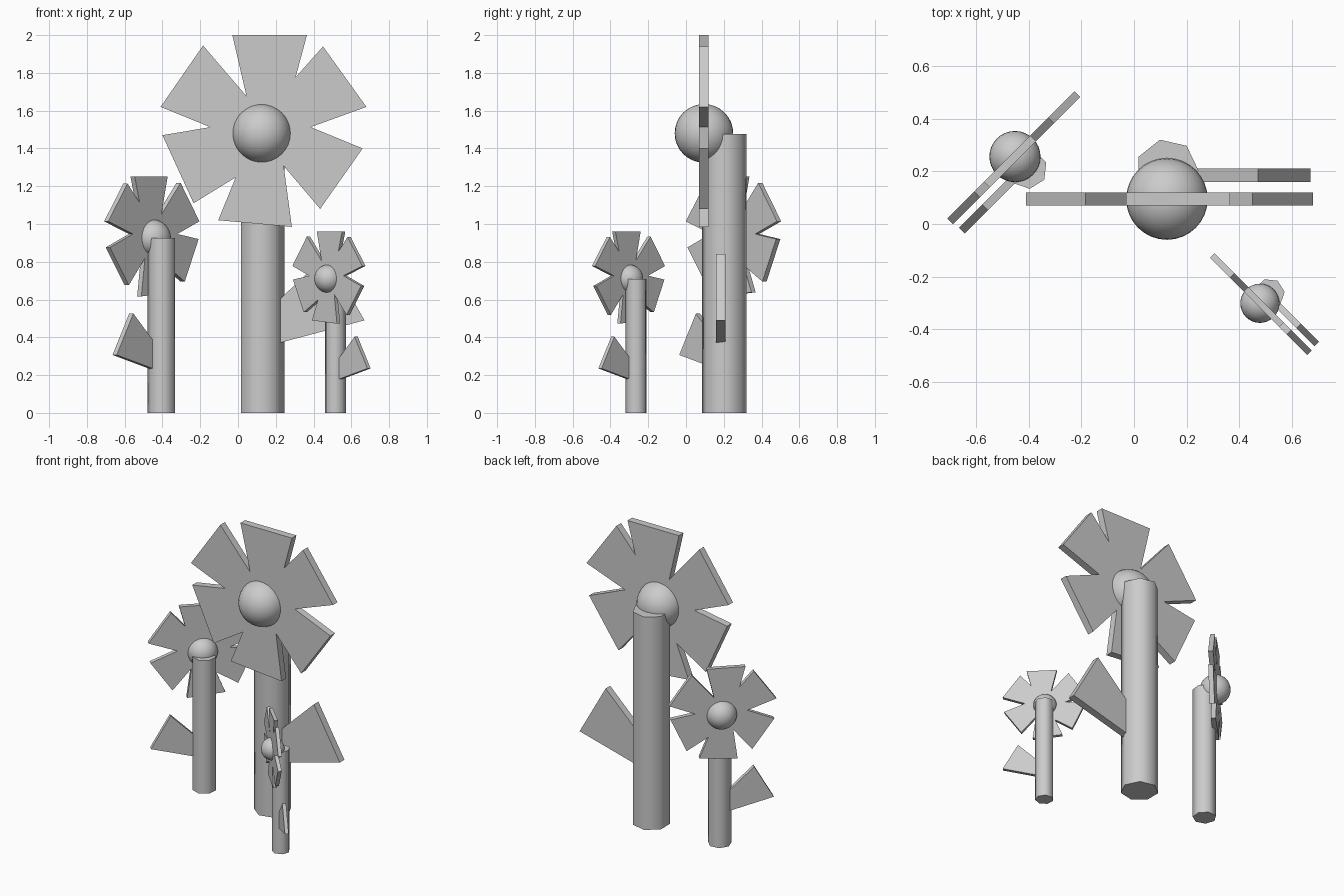
import bpy, bmesh
from math import radians, cos, sin, pi
from mathutils import Matrix, Vector

if "Cube" in bpy.data.objects:
    bpy.data.objects.remove(bpy.data.objects["Cube"])

# Outlines in (x, z), relative to the flower's axis and the ground
PETALS = [(-0.155, 2.0), (0.24, 2.0), (0.18, 1.777), (0.325, 1.94), (0.555, 1.62),
          (0.26, 1.513), (0.535, 1.40), (0.31, 1.08), (0.117, 1.307), (0.16, 0.985),
          (-0.23, 1.02), (-0.137, 1.247), (-0.36, 1.11), (-0.525, 1.47), (-0.272, 1.513),
          (-0.535, 1.62), (-0.31, 1.945), (-0.08, 1.677)]
LEAF = [(0.07, 0.364), (0.545, 0.49), (0.345, 0.84), (0.07, 0.576)]
STEM = [(0.12 * cos(2 * pi * i / 7), 0.108 + 0.12 * sin(2 * pi * i / 7)) for i in range(7)]


def finish(name, bm, matrix, smooth=False):
    bmesh.ops.recalc_face_normals(bm, faces=bm.faces)
    mesh = bpy.data.meshes.new(name)
    bm.to_mesh(mesh)
    bm.free()
    obj = bpy.data.objects.new(name, mesh)
    bpy.context.collection.objects.link(obj)
    obj.matrix_world = matrix
    if smooth:
        mesh.shade_smooth()
        mesh.set_sharp_from_angle(angle=radians(60))
    return obj


def prism(name, points, offset, matrix, smooth=False):
    bm = bmesh.new()
    face = bm.faces.new([bm.verts.new(p) for p in points])
    res = bmesh.ops.extrude_face_region(bm, geom=[face])
    verts = [v for v in res["geom"] if isinstance(v, bmesh.types.BMVert)]
    bmesh.ops.translate(bm, verts=verts, vec=Vector(offset))
    return finish(name, bm, matrix, smooth)


def flower(prefix, x, y, scale, angle):
    m = (Matrix.Translation((x, y, 0)) @ Matrix.Rotation(radians(angle), 4, 'Z')
         @ Matrix.Scale(scale, 4))
    # stem behind the bloom
    prism(prefix + "_stem", [(a, b, 0) for a, b in STEM], (0, 0, 1.477), m, True)
    # slab of six petals and a single leaf
    prism(prefix + "_petals", [(a, -0.025, b) for a, b in PETALS], (0, 0.05, 0), m)
    prism(prefix + "_leaf", [(a, 0.065, b) for a, b in LEAF], (0, 0.05, 0), m)
    # round flower centre
    bm = bmesh.new()
    bmesh.ops.create_uvsphere(bm, u_segments=32, v_segments=16, radius=0.155,
                              matrix=Matrix.Translation((0, 0, 1.48)))
    finish(prefix + "_center", bm, m, True)


flower("large_flower", 0.125, 0.095, 1.0, 0)
flower("medium_flower", -0.452, 0.256, 0.626, -135)
flower("small_flower", 0.478, -0.301, 0.48, -45)
